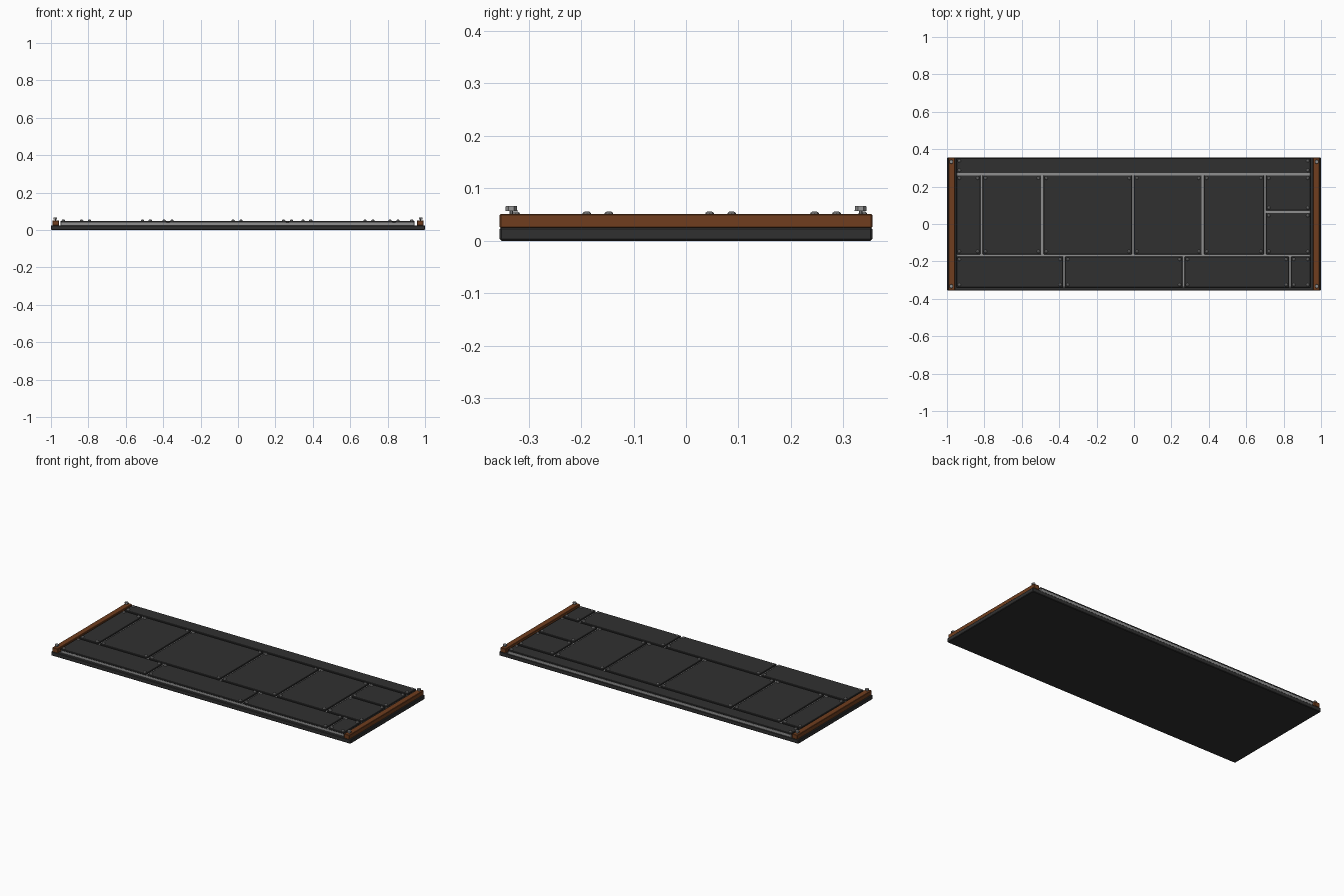
import bpy
import bmesh
from mathutils import Matrix

cube = bpy.data.objects.get("Cube")
if cube:
    bpy.data.objects.remove(cube, do_unlink=True)


def material(name, r, g, b):
    m = bpy.data.materials.new(name)
    m.use_nodes = True
    m.diffuse_color = (r, g, b, 1)
    m.node_tree.nodes["Principled BSDF"].inputs["Base Color"].default_value = (r, g, b, 1)
    return m


DARK = material("dark iron", 0.03, 0.03, 0.03)
STEEL = material("light steel", 0.28, 0.28, 0.28)
RUST = material("rust brown", 0.16, 0.048, 0.013)


def finish(name, bm, mat):
    mesh = bpy.data.meshes.new(name)
    bm.to_mesh(mesh)
    bm.free()
    mesh.materials.append(mat)
    obj = bpy.data.objects.new(name, mesh)
    bpy.context.collection.objects.link(obj)
    return obj


def box(name, lo, hi, bevel, mat):
    bm = bmesh.new()
    size = [b - a for a, b in zip(lo, hi)]
    mid = [(a + b) / 2 for a, b in zip(lo, hi)]
    bmesh.ops.create_cube(bm, size=1, matrix=Matrix.Translation(mid) @ Matrix.Diagonal((*size, 1)))
    bmesh.ops.bevel(bm, geom=bm.edges[:], offset=bevel, segments=1, affect='EDGES')
    return finish(name, bm, mat)


def studs(name, points, layers, mat, sides=8):
    """Stacked tapered discs at each point: layers of (z, height, lower radius, upper radius)."""
    bm = bmesh.new()
    for x, y in points:
        for z, h, r1, r2 in layers:
            bmesh.ops.create_cone(bm, cap_ends=True, segments=sides, radius1=r1, radius2=r2,
                                  depth=h, matrix=Matrix.Translation((x, y, z + h / 2)))
    return finish(name, bm, mat)


# Base slab, and the light steel sheet that shows in the seams between plates
box("base_slab", (-1, -0.355, 0), (1, 0.355, 0.025), 0.003, DARK)
LEFT, RIGHT = -0.955, 0.95
box("under_sheet", (LEFT + 0.007, -0.338, 0.024), (RIGHT - 0.007, 0.352, 0.041), 0.001, STEEL)

# Plates: each row has a y range and the x positions of its seams
TOP = 0.049
GAP = 0.006
rows = [
    ("back", 0.266, 0.358, [LEFT, RIGHT]),
    ("middle", -0.168, 0.266, [LEFT, -0.815, -0.49, -0.005, 0.368, 0.7]),
    ("front", -0.346, -0.168, [LEFT, -0.374, 0.265, 0.834, RIGHT]),
    ("side_front", -0.168, 0.066, [0.7, RIGHT]),
    ("side_back", 0.066, 0.266, [0.7, RIGHT]),
]
INSET = 0.021
rivets = []
for name, y0, y1, seams in rows:
    for i, (x0, x1) in enumerate(zip(seams, seams[1:])):
        box(f"{name}_plate_{i + 1}", (x0 + GAP, y0 + GAP, 0.039), (x1 - GAP, y1 - GAP, TOP),
            0.002, DARK)
        rivets += [(x, y) for x in (x0 + INSET, x1 - INSET) for y in (y0 + INSET, y1 - INSET)]

# Plate rivets
studs("plate_rivets", rivets, [(TOP - 0.001, 0.005, 0.009, 0.008), (TOP + 0.004, 0.003, 0.008, 0.004)], STEEL)

# End rails with their raised bolts
for side, s in (("left", 1), ("right", -1)):
    x0, x1 = sorted((s * 0.957, s * 0.992))
    box(f"{side}_rail", (x0, -0.355, 0.024), (x1, 0.355, 0.051), 0.002, RUST)
    studs(f"{side}_rail_bolts", [(s * 0.977, -0.333), (s * 0.977, 0.333)],
          [(0.049, 0.01, 0.003, 0.003), (0.057, 0.009, 0.0115, 0.0105)], STEEL, 6)
